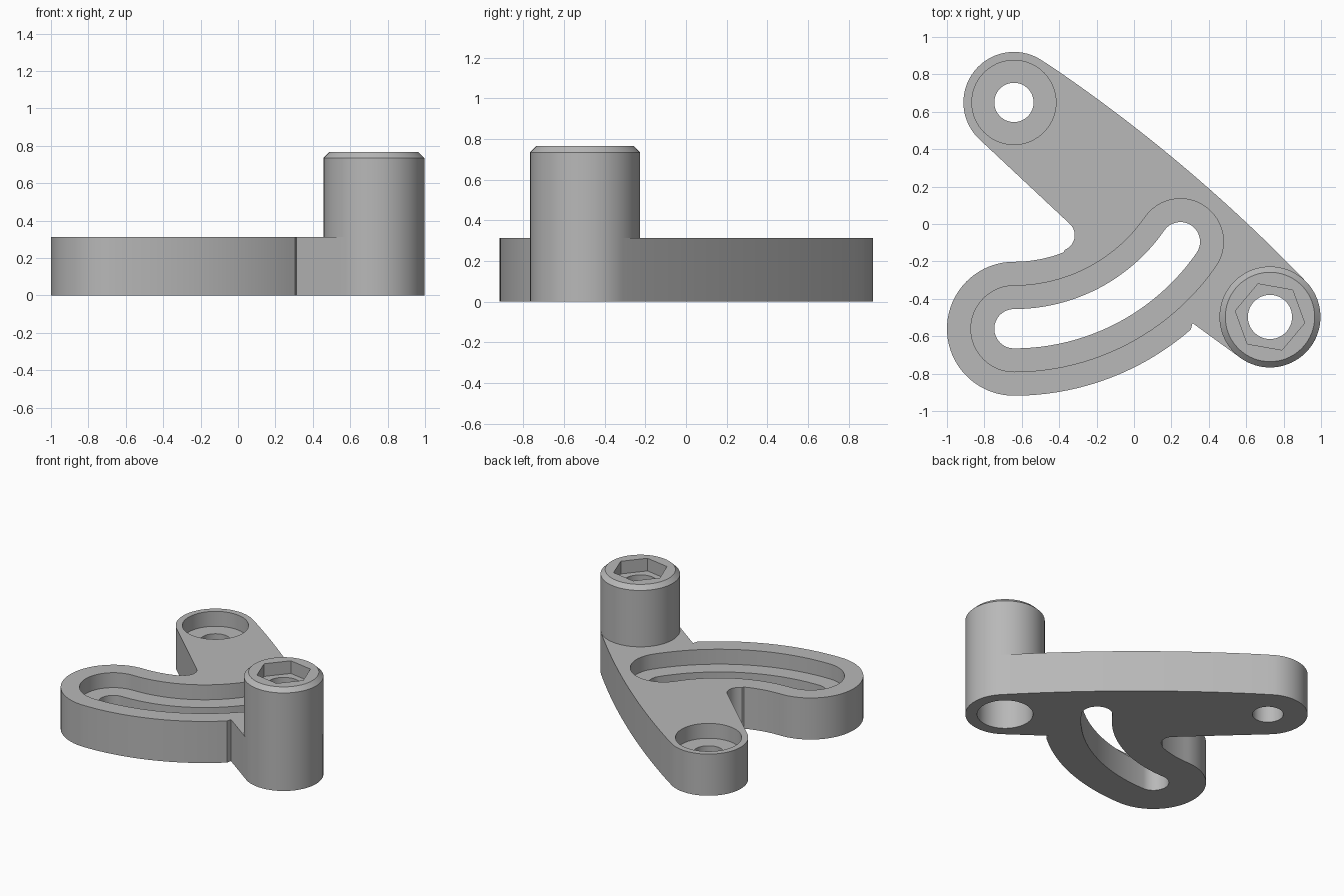
import bpy, bmesh
from math import cos, sin, radians

if "Cube" in bpy.data.objects:
    bpy.data.objects.remove(bpy.data.objects["Cube"])

PLATE_H, BOSS_H, FLOOR = 0.312, 0.766, 0.20
A = (-0.642, 0.65)        # pivot hole
B = (0.727, -0.497)       # boss
C = (-0.642, 0.524)       # centre of the curved slot
R, A0, A1 = 1.084, -90, -34.8

metal = bpy.data.materials.new("grey_metal")
metal.diffuse_color = (0.48, 0.48, 0.48, 1)
metal.use_nodes = True
metal.node_tree.nodes["Principled BSDF"].inputs["Base Color"].default_value = metal.diffuse_color


def arc(c, r, a, b, n=24):
    return [(c[0] + r * cos(radians(a + (b - a) * i / n)),
             c[1] + r * sin(radians(a + (b - a) * i / n))) for i in range(n + 1)]


def clean(pts):
    out = []
    for p in pts:
        q = out[-1] if out else pts[-1]
        if abs(p[0] - q[0]) + abs(p[1] - q[1]) > 1e-4:
            out.append(p)
    return out


def prism(name, pts, z0, z1, chamfer=0.0):
    """Extrude a closed outline, with an optional chamfer round the top."""
    bm = bmesh.new()
    base = bm.faces.new([bm.verts.new((x, y, z0)) for x, y in clean(pts)])
    top = bmesh.ops.extrude_face_region(bm, geom=[base])["geom"]
    bmesh.ops.translate(bm, vec=(0, 0, z1 - z0),
                        verts=[v for v in top if isinstance(v, bmesh.types.BMVert)])
    bmesh.ops.recalc_face_normals(bm, faces=bm.faces)
    if chamfer:
        rim = [e for e in bm.edges if all(abs(v.co.z - z1) < 1e-5 for v in e.verts)]
        bmesh.ops.bevel(bm, geom=rim, offset=chamfer, segments=1, affect='EDGES')
    mesh = bpy.data.meshes.new(name)
    bm.to_mesh(mesh)
    bm.free()
    mesh.materials.append(metal)
    ob = bpy.data.objects.new(name, mesh)
    bpy.context.collection.objects.link(ob)
    return ob


def disc(name, c, r, z0, z1, chamfer=0.0, n=72):
    return prism(name, arc(c, r, 0, 360, n)[:-1], z0, z1, chamfer)


def slot(name, w, z0, z1):
    end = arc(C, R, A1, A1, 1)[0]
    start = (C[0], C[1] - R)
    pts = (arc(C, R + w, A0, A1) + arc(end, w, A1, A1 + 180)
           + arc(C, R - w, A1, A0) + arc(start, w, 90, 270))
    return prism(name, pts, z0, z1)


def carve(ob, cutters):
    bpy.context.view_layer.objects.active = ob
    for cutter in cutters:
        cutter.hide_render = True
        m = ob.modifiers.new("cut", 'BOOLEAN')
        m.operation, m.solver, m.object = 'DIFFERENCE', 'EXACT', cutter
        bpy.ops.object.modifier_apply(modifier=m.name)
        bpy.data.objects.remove(cutter)
    bpy.ops.object.select_all(action='DESELECT')
    ob.select_set(True)
    bpy.ops.object.shade_smooth_by_angle(angle=radians(25))


# Outline: boss end, bowed long edge, pivot end, inner fork, slot arm
p, q = arc(B, 0.27, 43.6, 43.6, 1)[0], arc(A, 0.27, 56, 56, 1)[0]
bow_r = ((p[0] - q[0]) ** 2 + (p[1] - q[1]) ** 2) ** 0.5 / (2 * sin(radians(6.2)))
bow_c = (p[0] - bow_r * cos(radians(43.8)), p[1] - bow_r * sin(radians(43.8)))
outline = (arc(B, 0.27, 234, 403.6, 36)
           + arc(bow_c, bow_r, 43.8, 56.2)[1:-1]
           + arc(A, 0.27, 56, 227.6, 36)
           + arc((-0.40, -0.06), 0.083, 47.6, -67.7, 14)
           + arc(C, R - 0.358, -68.5, -90, 12)
           + arc((C[0], C[1] - R), 0.358, 90, 270, 40)
           + arc(C, R + 0.358, -90, -49, 24)
           + [(0.313, -0.53)])
plate = prism("slotted_plate", outline, 0, PLATE_H)
carve(plate, [
    disc("pivot_recess", A, 0.225, FLOOR, 0.5),
    disc("pivot_hole", A, 0.105, -0.1, 0.5),
    slot("slot_recess", 0.23, FLOOR, 0.5),
    slot("slot_hole", 0.105, -0.1, 0.5),
    disc("plate_bore", B, 0.19, -0.1, 0.5),
])

# Boss with hex socket on top, small through hole and wide bore below
boss = disc("boss", B, 0.27, PLATE_H, BOSS_H, chamfer=0.031)
hexagon = arc(B, 0.188, 50, 410, 6)[:-1]
carve(boss, [
    disc("boss_bore", B, 0.19, 0.1, 0.55),
    disc("boss_hole", B, 0.118, 0.1, 1),
    prism("hex_socket", hexagon, BOSS_H - 0.095, 1),
])
